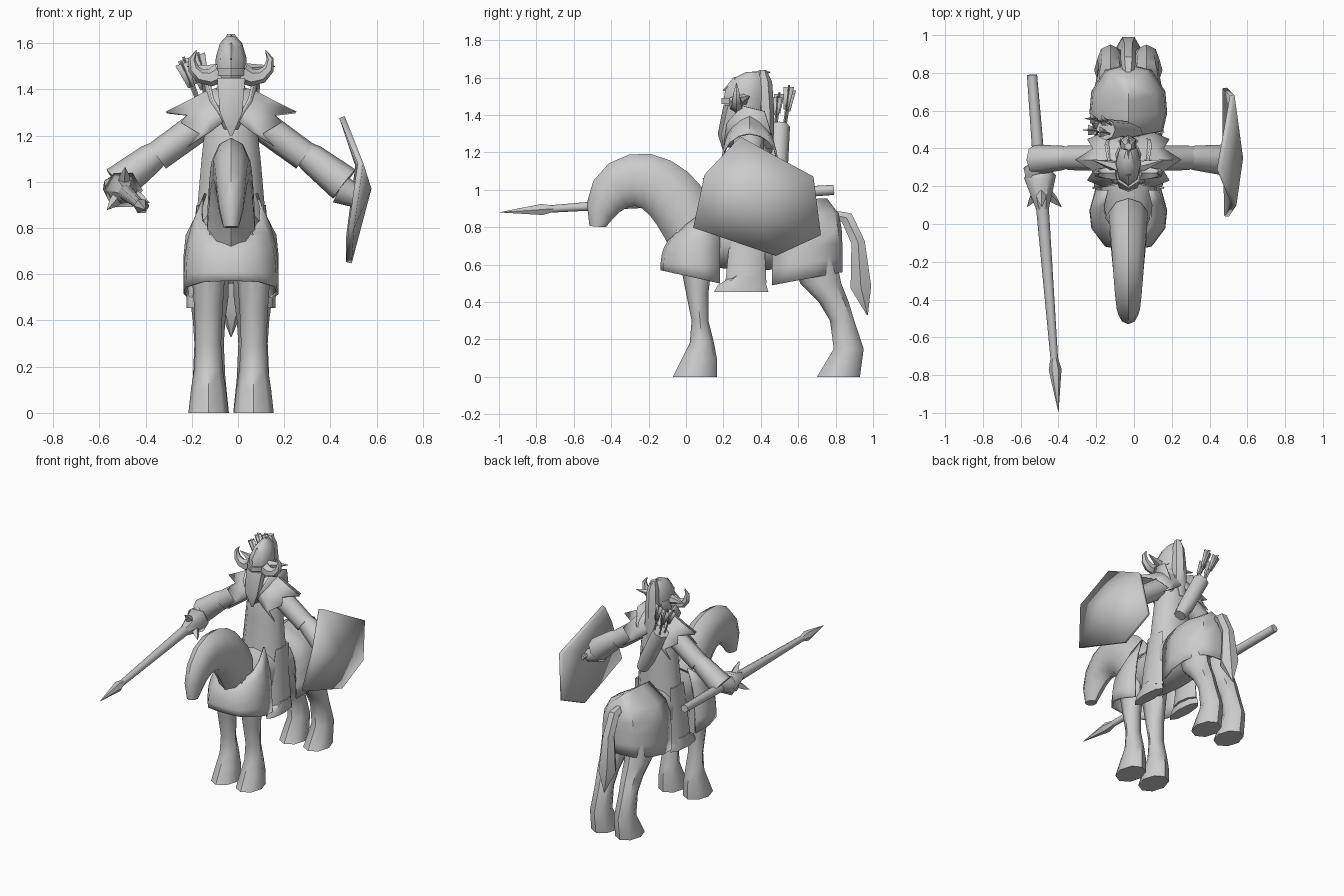
import bpy, bmesh
from math import sin, cos, pi, radians
from mathutils import Vector

cube = bpy.data.objects.get("Cube")
if cube:
    bpy.data.objects.remove(cube)

grey = bpy.data.materials.new("plain grey")
grey.use_nodes = True
grey.diffuse_color = (0.6, 0.6, 0.6, 1)
grey.node_tree.nodes["Principled BSDF"].inputs["Base Color"].default_value = grey.diffuse_color
MIDDLE = -0.03  # x of the mount and rider


def steps(count):
    return [k / (count - 1) for k in range(count)]


def mix(start, end, t):
    return start + (end - start) * t


def skin(name, rows, closed=True, caps=True, thickness=0, sharp=45):
    """Bridge rows of points into a surface."""
    bm = bmesh.new()
    rings = [[bm.verts.new(point) for point in row] for row in rows]
    count = len(rows[0])
    for lower, upper in zip(rings, rings[1:]):
        for i in range(count if closed else count - 1):
            j = (i + 1) % count
            bm.faces.new((lower[i], lower[j], upper[j], upper[i]))
    if closed and caps:
        bm.faces.new(rings[0])
        bm.faces.new(rings[-1])
    bmesh.ops.remove_doubles(bm, verts=bm.verts, dist=0.0005)
    bmesh.ops.recalc_face_normals(bm, faces=bm.faces)
    mesh = bpy.data.meshes.new(name)
    bm.to_mesh(mesh)
    bm.free()
    mesh.materials.append(grey)
    part = bpy.data.objects.new(name, mesh)
    bpy.context.collection.objects.link(part)
    if thickness:
        shell = part.modifiers.new("thickness", "SOLIDIFY")
        shell.thickness = thickness
        shell.offset = 0
    bpy.ops.object.select_all(action="DESELECT")
    part.select_set(True)
    bpy.context.view_layer.objects.active = part
    bpy.ops.object.shade_smooth_by_angle(angle=radians(sharp))


def oval(front, back, width, sides):
    """Ring whose long axis joins two points and whose other axis is x."""
    centre, reach = (front + back) / 2, (front - back) / 2
    across = Vector((width, 0, 0))
    angles = [2 * pi * i / sides for i in range(sides)]
    return [centre + reach * cos(a) + across * sin(a) for a in angles]


def stack(name, x, slices, width, sides=8):
    """Level slices (z, front y, back y); width follows height and depth."""
    rows = []
    for t, (z, front, back) in zip(steps(len(slices)), slices):
        rows.append(oval(Vector((x, front, z)), Vector((x, back, z)),
                         width(t, back - front), sides))
    skin(name, rows)


def tube(name, path, radii, sides=8):
    """Round rings along a path."""
    path = [Vector(point) for point in path]
    rows = []
    for k, (point, radius) in enumerate(zip(path, radii)):
        along = path[min(k + 1, len(path) - 1)] - path[max(k - 1, 0)]
        along.normalize()
        helper = Vector((0, 0, 1)) if abs(along.y) > 0.9 else Vector((0, 1, 0))
        u = along.cross(helper).normalized()
        v = along.cross(u)
        angles = [2 * pi * i / sides for i in range(sides)]
        rows.append([point + (u * cos(a) + v * sin(a)) * radius for a in angles])
    skin(name, rows, sharp=50)


def drape(name, y_open, y_closed, pull, z_open, z_closed, narrow, power):
    """Horse cloth: U-shaped rows that draw in towards the top."""
    plan = [(0.85, 0), (1, 0.35), (0.95, 0.65), (0.6, 0.95), (0.2, 1)]
    rows = []
    for t in steps(6):
        inward = t ** power
        width, end = 0.2 - narrow * inward, y_closed + pull * inward
        bottom, top = mix(*z_open, t), mix(*z_closed, t)
        half = [(width * a, mix(y_open, end, b), mix(bottom, top, b)) for a, b in plan]
        rows.append([(MIDDLE + a, y, z) for a, y, z in half]
                    + [(MIDDLE - a, y, z) for a, y, z in reversed(half)])
    skin(name, rows, closed=False, thickness=0.012)


# Barrel of the mount, round at both ends
barrel = []
for t in steps(8):
    swell = sin(pi * mix(0.15, 0.85, t)) ** 0.6
    y, middle = mix(-0.05, 0.79, t), 0.74
    barrel.append(oval(Vector((MIDDLE, y, middle + 0.17 * swell)),
                       Vector((MIDDLE, y, middle - 0.17 * swell)), 0.16 * swell, 10))
skin("horse_body", barrel)

# Neck and head bend over in one arch, with a fuller brow
arch = []
for t in steps(10):
    turn = pi * (1.05 - t)
    brow = 1 + 0.08 * sin(2 * pi * t)
    crest = Vector((MIDDLE, 0.33 * brow * cos(turn) - 0.19, 0.86 + 0.34 * brow * sin(turn)))
    throat = Vector((MIDDLE, mix(-0.43, -0.08, t), mix(0.8, 0.68, t) + 0.17 * sin(pi * t)))
    arch.append(oval(crest, throat, 0.035 + 0.075 * t ** 0.6, 10))
skin("horse_neck_and_head", arch)

# Tail
tube("tail", [(MIDDLE, y, z) for y, z in
              ((0.78, 0.87), (0.86, 0.85), (0.92, 0.72), (0.935, 0.48), (0.97, 0.33))],
     (0.025, 0.04, 0.042, 0.064, 0.003), sides=6)

# Cloth over chest and rump
drape("front_horse_cloth", 0.18, -0.13, 0.08, (0.5, 0.95), (0.57, 0.77), 0.07, 3)
drape("rear_horse_cloth", 0.46, 0.83, -0.08, (0.49, 0.93), (0.56, 0.95), 0.2, 6)

# Rider's robe
stack("rider_robe", MIDDLE, [(0.7, 0.2, 0.46), (0.9, 0.22, 0.46), (1.1, 0.24, 0.45),
                             (1.3, 0.24, 0.46), (1.42, 0.29, 0.41)],
      lambda t, depth: 0.17 - 0.07 * t - 0.04 * t ** 6, sides=10)

# Helmet, crest, brow, beard and plume
stack("helmet", MIDDLE, [(1.4, 0.23, 0.41), (1.47, 0.2, 0.43), (1.54, 0.21, 0.43),
                         (1.6, 0.26, 0.42), (1.63, 0.32, 0.39)],
      lambda t, depth: 0.3 * depth)
stack("brow_band", MIDDLE, [(1.46, 0.19, 0.42), (1.49, 0.19, 0.42)],
      lambda t, depth: 0.075)
tube("helmet_crest", [(MIDDLE, mix(0.2, 0.45, t), 1.53 + 0.1 * t ** 0.4) for t in steps(5)],
     [0.004 + 0.018 * sin(pi * t) for t in steps(5)], sides=4)
stack("beard", MIDDLE, [(1.2, 0.2, 0.21), (1.3, 0.17, 0.25), (1.45, 0.2, 0.3)],
      lambda t, depth: 0.7 * depth, sides=6)
stack("hair_plume", MIDDLE, [(1.2, 0.44, 0.46), (1.3, 0.39, 0.47), (1.45, 0.38, 0.47),
                             (1.58, 0.37, 0.46), (1.64, 0.39, 0.43)],
      lambda t, depth: 0.01 + 0.6 * depth * (1 - 0.6 * t), sides=6)

# Parts that come in pairs
for side, sign in (("left", 1), ("right", -1)):
    def out(distance, y, z):
        return (MIDDLE + sign * distance, y, z)

    def hoof_width(t, depth):
        return 0.035 + 0.22 * depth

    # Legs of the mount
    stack(side + "_front_leg", MIDDLE + sign * 0.098,
          [(0, -0.07, 0.165), (0.1, -0.02, 0.165), (0.18, 0.02, 0.15), (0.3, 0.03, 0.12),
           (0.45, 0, 0.12), (0.7, -0.05, 0.15)], hoof_width)
    stack(side + "_hind_leg", MIDDLE + sign * 0.095,
          [(0, 0.7, 0.93), (0.15, 0.79, 0.95), (0.3, 0.77, 0.9), (0.4, 0.71, 0.87),
           (0.5, 0.61, 0.83), (0.7, 0.55, 0.79)], hoof_width)

    # Skirt over the rider's leg, and boot
    stack(side + "_leg_skirt", MIDDLE + sign * 0.14,
          [(0.5, 0.21, 0.43), (0.7, 0.23, 0.42), (0.9, 0.27, 0.42)],
          lambda t, depth: mix(0.05, 0.01, t))
    stack(side + "_boot", MIDDLE + sign * 0.15,
          [(0.455, 0.15, 0.44), (0.49, 0.17, 0.43), (0.54, 0.25, 0.4)],
          lambda t, depth: 0.043)

    # Shoulder cape with a jagged hem
    cape = []
    for t in steps(4):
        row = []
        for k, s in enumerate(steps(9)):
            angle = pi * (s - 0.5)
            jag = 0.03 * (-1) ** k if t == 1 else 0
            reach = mix(0.035, 0.25, t) + jag - 0.09 * abs(sin(angle))
            row.append(out(reach, 0.34 + mix(0.1, 0.15, t) * sin(angle),
                           1.41 - 0.11 * t ** 1.5 - mix(0.1, 0.15, t) * (1 - cos(angle))))
        cape.append(row)
    skin(side + "_shoulder_cape", cape, closed=False, thickness=0.01)

    # Collar flap
    skin(side + "_collar", [[out(0.1, 0.3, 1.45), out(0.12, 0.42, 1.42)],
                            [out(0.08, 0.22, 1.36), out(0.11, 0.45, 1.32)],
                            [out(0.01, 0.2, 1.23), out(0.08, 0.46, 1.22)]],
         closed=False, thickness=0.012)

    # Horn curling up from the temple, and tuft behind it
    horn = []
    for t in steps(6):
        curl = pi * mix(-0.75, 0.25, t)
        horn.append(out(0.1 + 0.07 * cos(curl), 0.27, 1.52 + 0.07 * sin(curl)))
    tube(side + "_horn", horn, [0.002 + 0.042 * (1 - t) ** 0.7 for t in steps(6)], sides=6)
    tube(side + "_temple_tuft", [out(0.05, 0.3, 1.48), out(0.19, 0.34, 1.5)],
         (0.035, 0.002), sides=5)

    # Arm
    tube(side + "_upper_arm", [out(0.1, 0.35, 1.27), out(0.32, 0.35, 1.11)], (0.068, 0.065))
    tube(side + "_forearm", [out(0.28, 0.35, 1.15), out(0.35, 0.35, 1.1), out(0.49, 0.34, 0.99)],
         (0.045, 0.065, 0.08))

# Hands
tube("left_hand", [(0.44, 0.34, 0.97), (0.54, 0.34, 0.92)], (0.065, 0.04))
tube("right_hand", [(-0.48, 0.33, 1.01), (-0.53, 0.27, 0.97), (-0.53, 0.21, 0.94)],
     (0.05, 0.06, 0.04))

# Quiver with flighted arrows
tube("quiver", [(0.01, 0.48, 1.03), (-0.04, 0.49, 1.12), (-0.15, 0.5, 1.34)], (0.04, 0.055, 0.056))
for k in range(4):
    angle = pi * (k / 2 + 0.2)
    fan = Vector((cos(angle), sin(angle), 0)) * 0.032
    foot = Vector((-0.13, 0.5, 1.3)) + fan
    nock = Vector((-0.21, 0.525, 1.56 - 0.02 * k)) + fan * 1.4
    tube("arrow_shaft", [foot, nock], (0.006, 0.006), sides=4)
    low, high = foot.lerp(nock, 0.5), foot.lerp(nock, 0.96)
    for blade in (Vector((0.028, 0, 0.01)), Vector((0, 0.028, 0))):
        skin("arrow_flight", [[low - blade / 2, low + blade / 2], [high - blade, high + blade]],
             closed=False, thickness=0.003)

# Lance along one straight line, with a flared and spiked guard
butt, point = Vector((-0.54, 0.79, 1)), Vector((-0.4, -0.995, 0.88))


def lance(y):
    return butt.lerp(point, (butt.y - y) / (butt.y - point.y))


tube("lance_shaft", [lance(0.79), lance(0.1), lance(-0.72)], (0.027, 0.034, 0.02))
tube("lance_guard", [lance(0.27), lance(0.25), lance(0.08)], (0.07, 0.085, 0.034), sides=6)
tube("lance_head", [lance(-0.71), lance(-0.77), lance(point.y)], (0.02, 0.034, 0.001), sides=6)
for angle in (-0.4, 1.6, -2.4):
    away = Vector((cos(angle), 0, sin(angle)))
    tube("guard_spike", [lance(0.18) + away * 0.02, lance(0.13) + away * 0.07,
                         lance(0.09) + away * 0.11], (0.03, 0.022, 0.001), sides=4)

# Bent six-sided shield with a grip
rim = [(0.45, 0.29, 1.28), (0.52, 0.68, 1.07), (0.48, 0.72, 0.76),
       (0.48, 0.48, 0.65), (0.49, 0.04, 0.8), (0.53, 0.1, 1.08)]
skin("shield", [rim, [(0.565, 0.35, 0.97)] * len(rim)], caps=False, thickness=0.025, sharp=30)
tube("shield_grip", [(0.53, 0.26, 0.94), (0.53, 0.42, 0.94)], (0.015, 0.015), sides=6)
